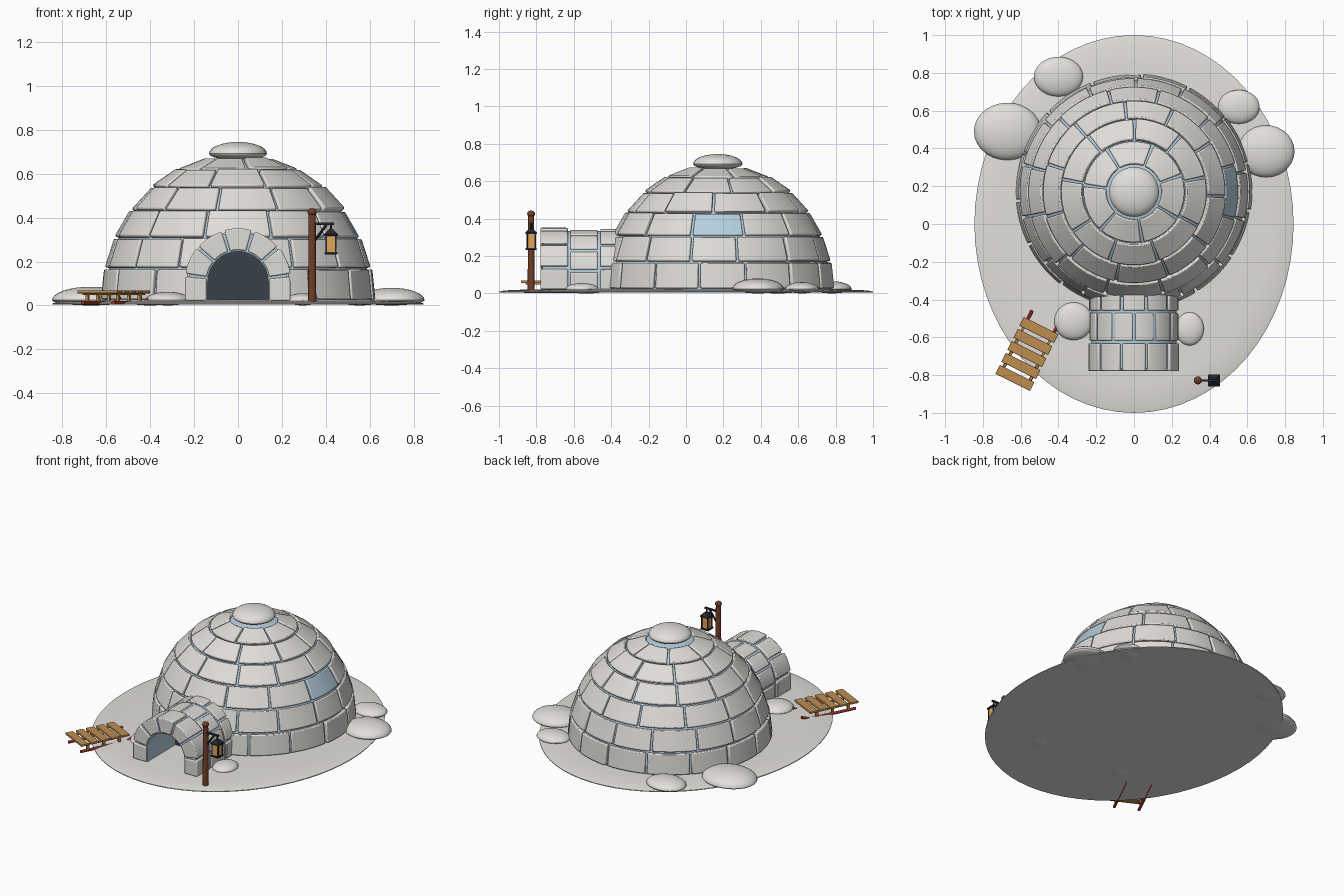
import bpy, bmesh, math, random
from mathutils import Vector, Matrix

if "Cube" in bpy.data.objects:
    bpy.data.objects.remove(bpy.data.objects["Cube"])
random.seed(4)

def mat(name, rgb):
    m = bpy.data.materials.new(name)
    m.diffuse_color = (*rgb, 1)
    m.use_nodes = True
    m.node_tree.nodes["Principled BSDF"].inputs["Base Color"].default_value = m.diffuse_color
    return m

SNOW = mat("snow", (0.76, 0.74, 0.71))
BLOCK = mat("snow_block", (0.74, 0.72, 0.69))
ICE = mat("blue_ice", (0.46, 0.62, 0.73))
DARK = mat("dark_interior", (0.042, 0.052, 0.067))
TAN = mat("pale_wood", (0.52, 0.27, 0.08))
BROWN = mat("dark_wood", (0.16, 0.05, 0.022))
RED = mat("red_paint", (0.32, 0.035, 0.025))
IRON = mat("black_iron", (0.018, 0.021, 0.03))
GLOW = mat("lamp_glow", (0.75, 0.38, 0.1))

def finish(name, bm, mats, bevel=0, smooth=True, matrix=None):
    bmesh.ops.recalc_face_normals(bm, faces=bm.faces)
    me = bpy.data.meshes.new(name)
    bm.to_mesh(me)
    bm.free()
    ob = bpy.data.objects.new(name, me)
    bpy.context.collection.objects.link(ob)
    for m in mats:
        me.materials.append(m)
    if matrix:
        ob.matrix_world = matrix
    if bevel:
        b = ob.modifiers.new("bevel", 'BEVEL')
        b.width, b.segments, b.limit_method = bevel, 2, 'ANGLE'
        b.angle_limit = math.radians(40)
    if smooth:
        bpy.ops.object.select_all(action='DESELECT')
        ob.select_set(True)
        bpy.context.view_layer.objects.active = ob
        bpy.ops.object.shade_smooth_by_angle(angle=math.radians(35))
    return ob

def curved_block(bm, f, n, mi=0):
    """Closed block whose corner points are f(u, v, w), split n times along u."""
    rows = [[bm.verts.new(f(i / n, v, w)) for v, w in ((0, 0), (1, 0), (1, 1), (0, 1))]
            for i in range(n + 1)]
    faces = [bm.faces.new(rows[0]), bm.faces.new(rows[-1])]
    for a, b in zip(rows, rows[1:]):
        for k in range(4):
            j = (k + 1) % 4
            faces.append(bm.faces.new((a[k], a[j], b[j], b[k])))
    for fc in faces:
        fc.material_index = mi

def box(name, size, loc, m, base=None, rot=None, bevel=0.002):
    bm = bmesh.new()
    bmesh.ops.create_cube(bm, size=1, matrix=Matrix.Diagonal((*size, 1)))
    mx = (base or Matrix()) @ Matrix.Translation(loc) @ (rot or Matrix())
    return finish(name, bm, [m], bevel, False, mx)

def rod(name, a, b, r, m, r2=None, n=12, base=None):
    a, b = Vector(a), Vector(b)
    bm = bmesh.new()
    bmesh.ops.create_cone(bm, cap_ends=True, segments=n, radius1=r,
                          radius2=r if r2 is None else r2, depth=(b - a).length)
    mx = Matrix.Translation((a + b) / 2) @ (b - a).to_track_quat('Z', 'Y').to_matrix().to_4x4()
    return finish(name, bm, [m], 0, True, (base or Matrix()) @ mx)

def ellipsoid(name, loc, up, rx, ry, m, down=None):
    bm = bmesh.new()
    bmesh.ops.create_uvsphere(bm, u_segments=28, v_segments=16, radius=1)
    for v in bm.verts:
        s = up if v.co.z > 0 or down is None else down
        v.co = Vector((v.co.x * rx, v.co.y * ry, v.co.z * s)) + Vector(loc)
    return finish(name, bm, [m])

# snowy ground: oval lens with a thin edge
bm = bmesh.new()
rings = []
for s, z in ((1, 0.004), (1, 0.009), (0.97, 0.016), (0.85, 0.021), (0.4, 0.024)):
    rings.append([bm.verts.new((0.845 * s * math.cos(i * math.pi / 32),
                                s * math.sin(i * math.pi / 32), z)) for i in range(64)])
for a, b in zip(rings, rings[1:]):
    for i in range(64):
        j = (i + 1) % 64
        bm.faces.new((a[i], a[j], b[j], b[i]))
bm.faces.new(rings[0])
bm.faces.new(rings[-1])
finish("snow_ground", bm, [SNOW])

# dome of block courses around an icy core
CY, R, H, Z0 = 0.17, 0.622, 0.67, 0.022
def dome(az, el, s):
    return Vector((s * R * math.cos(el) * math.cos(az),
                   CY + s * R * math.cos(el) * math.sin(az), Z0 + s * H * math.sin(el)))

bm = bmesh.new()
core = [[bm.verts.new(dome(i * math.pi / 24, math.radians(e * 8.5), 0.972)) for i in range(48)]
        for e in range(11)]
for a, b in zip(core, core[1:]):
    for i in range(48):
        j = (i + 1) % 48
        bm.faces.new((a[i], a[j], b[j], b[i]))
bm.faces.new(core[0])
bm.faces.new(core[-1])
finish("dome_ice_joints", bm, [ICE])

STEP = 12.75
for c, (count, start) in enumerate(((15, -8.5), (14, -14), (12, -15), (11, -2), (9, 12), (7, 20))):
    bm = bmesh.new()
    w = 360 / count
    jit = [random.uniform(-0.07, 0.07) * w for _ in range(count)]
    if c == 2:
        jit[0] = jit[1] = 0
    e0, e1 = math.radians(c * STEP + 0.45), math.radians((c + 1) * STEP - 0.45)
    gap = 0.0065 / (R * math.cos((e0 + e1) / 2))
    for k in range(count):
        a0 = math.radians(start + k * w + jit[k]) + gap
        a1 = math.radians(start + (k + 1) * w + jit[(k + 1) % count]) - gap
        pane = c == 2 and k == 0
        out = 0.99 if pane else 1 + random.uniform(-0.004, 0.008)
        curved_block(bm, lambda u, v, t: dome(a0 + (a1 - a0) * u, e0 + (e1 - e0) * v,
                                              0.9 + (out - 0.9) * t), 5, int(pane))
    finish("dome_course_%d" % (c + 1), bm, [BLOCK, ICE], 0.007)
ellipsoid("dome_cap", (0, CY, 0.692), 0.053, 0.132, 0.132, SNOW, 0.03)

# entrance tunnel: arched rings of blocks over an icy liner
ZC, FLOOR = 0.108, 0.022
def arch(t, r, y):
    leg, arc = ZC - FLOOR, math.pi * 0.19
    d = t * (2 * leg + arc)
    if d < leg:
        return Vector((r, y, FLOOR + d))
    if d > leg + arc:
        return Vector((-r, y, ZC - (d - leg - arc)))
    a = (d - leg) / 0.19
    return Vector((r * math.cos(a), y, ZC + r * math.sin(a)))

bm = bmesh.new()
curved_block(bm, lambda u, v, t: arch(u, 0.138 + 0.088 * t, -0.768 + 0.4 * v), 40)
finish("tunnel_ice_liner", bm, [ICE])
for c, (y0, y1, n, ro) in enumerate(((-0.778, -0.632, 7, 0.24), (-0.618, -0.472, 8, 0.233),
                                     (-0.458, -0.35, 7, 0.236))):
    bm = bmesh.new()
    for k in range(n):
        t0, t1 = k / n + (0.008 if k else 0), (k + 1) / n - (0.008 if k < n - 1 else 0)
        r1 = ro + random.uniform(-0.002, 0.003)
        curved_block(bm, lambda u, v, t: arch(t0 + (t1 - t0) * u, 0.144 + (r1 - 0.144) * t,
                                              y0 + (y1 - y0) * v), 6)
    finish("tunnel_ring_%d" % (c + 1), bm, [BLOCK], 0.006)
bm = bmesh.new()
bm.faces.new([bm.verts.new(arch(i / 40, 0.142, -0.47)) for i in range(41)])
finish("dark_doorway", bm, [DARK], 0, False)

# snow drifts
for i, (x, y, rx, ry, h) in enumerate(((-0.67, 0.49, 0.178, 0.152, 0.085), (-0.4, 0.78, 0.13, 0.105, 0.065),
                                       (0.555, 0.62, 0.11, 0.09, 0.06), (0.7, 0.385, 0.15, 0.138, 0.08),
                                       (-0.32, -0.515, 0.102, 0.1, 0.062), (0.295, -0.555, 0.075, 0.088, 0.055))):
    ellipsoid("snow_drift_%d" % (i + 1), (x, y, 0.024), h - 0.024, rx, ry, SNOW, 0.024)

# lantern post with bracket
PX, PY, LX = 0.338, -0.828, 0.424
rod("lantern_post", (PX, PY, 0.005), (PX, PY, 0.42), 0.019, BROWN, 0.016)
ellipsoid("post_knob", (PX, PY, 0.425), 0.018, 0.021, 0.021, BROWN)
box("bracket_arm", (0.1, 0.012, 0.012), (0.388, PY, 0.372), IRON)
rod("bracket_brace", (PX + 0.012, PY, 0.295), (0.405, PY, 0.37), 0.006, IRON, n=8)
rod("lantern_hook", (LX, PY, 0.33), (LX, PY, 0.375), 0.005, IRON, n=8)

# lantern
box("lantern_glass", (0.044, 0.044, 0.08), (LX, PY, 0.28), GLOW)
box("lantern_base", (0.058, 0.058, 0.01), (LX, PY, 0.238), IRON)
box("lantern_top", (0.062, 0.062, 0.01), (LX, PY, 0.322), IRON)
bm = bmesh.new()
bmesh.ops.create_cone(bm, cap_ends=True, segments=4, radius1=0.043, radius2=0.012, depth=0.022)
finish("lantern_roof", bm, [IRON], 0, False,
       Matrix.Translation((LX, PY, 0.337)) @ Matrix.Rotation(math.pi / 4, 4, 'Z'))
for sx in (-1, 1):
    for sy in (-1, 1):
        box("lantern_corner", (0.008, 0.008, 0.085), (LX + sx * 0.022, PY + sy * 0.022, 0.28), IRON)

# sled: slats on posts over red runners
SLED = Matrix.Translation((-0.567, -0.688, 0)) @ Matrix.Rotation(math.radians(-26.5), 4, 'Z')
for i in range(5):
    box("sled_slat", (0.205, 0.052, 0.014), (0, (i - 2) * 0.071, 0.062), TAN, SLED, bevel=0.003)
for s in (-1, 1):
    x = s * 0.078
    rod("sled_runner", (x, -0.16, 0.012), (x, 0.165, 0.012), 0.009, RED, base=SLED)
    rod("sled_runner_tip", (x, 0.16, 0.012), (x, 0.215, 0.034), 0.009, RED, base=SLED)
    box("sled_rail", (0.014, 0.3, 0.01), (x, 0, 0.052), TAN, SLED)
    for y in (-0.11, 0.0, 0.11):
        box("sled_leg", (0.014, 0.018, 0.045), (x, y, 0.034), TAN, SLED)
